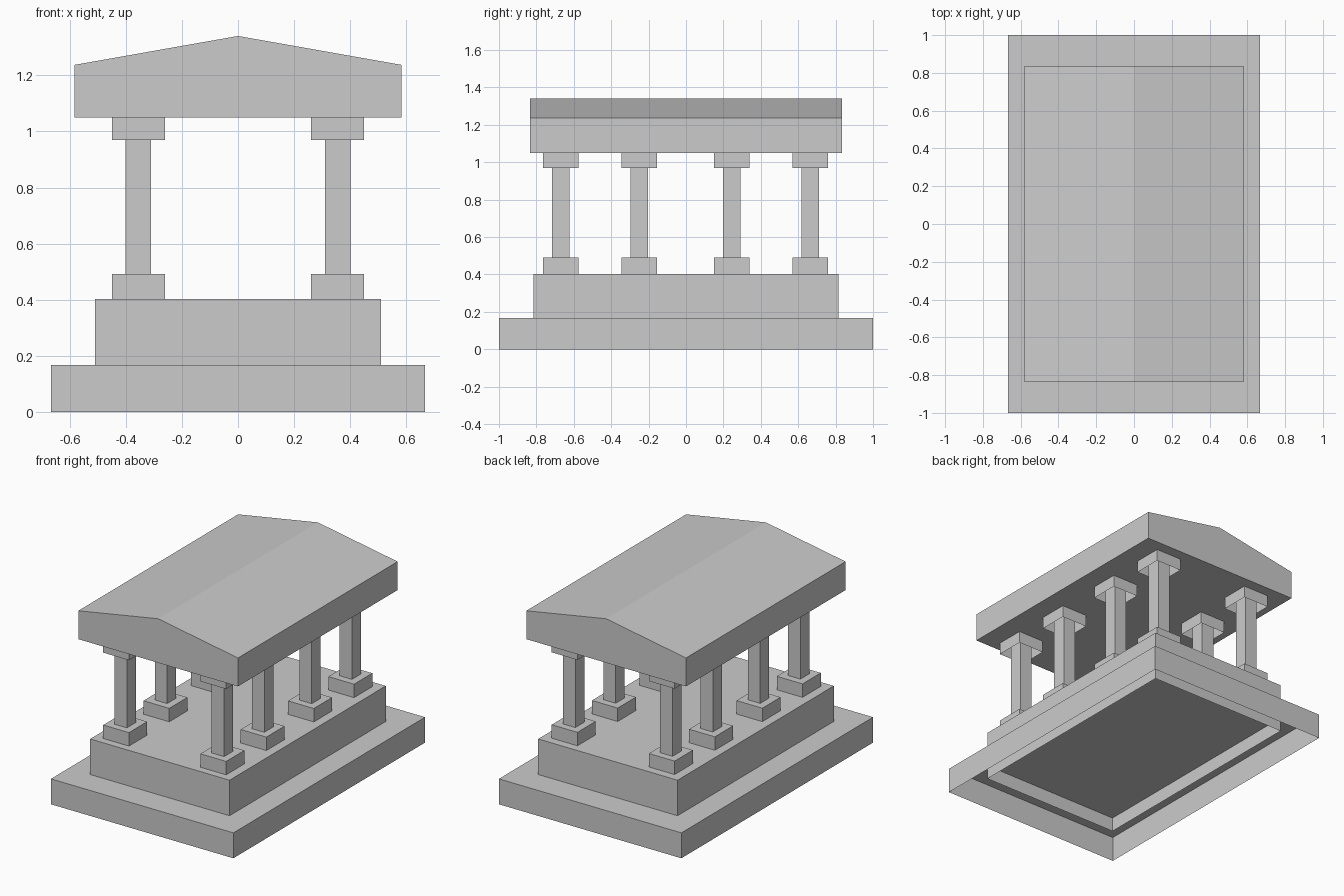
import bpy, bmesh

if "Cube" in bpy.data.objects:
    bpy.data.objects.remove(bpy.data.objects["Cube"])


def box(name, cx, cy, sx, sy, z0, z1, top=True):
    """Box shell with an open underside (and optionally an open top)."""
    bm = bmesh.new()
    bmesh.ops.create_cube(bm, size=1)
    for v in bm.verts:
        v.co = (cx + v.co.x * sx, cy + v.co.y * sy, z1 if v.co.z > 0 else z0)
    bm.normal_update()
    hidden = [f for f in bm.faces
              if f.normal.z < -0.5 or (f.normal.z > 0.5 and not top)]
    bmesh.ops.delete(bm, geom=hidden, context='FACES_ONLY')
    return finish(name, bm)


def finish(name, bm):
    mesh = bpy.data.meshes.new(name)
    bm.to_mesh(mesh)
    bm.free()
    obj = bpy.data.objects.new(name, mesh)
    bpy.context.collection.objects.link(obj)
    return obj


# Stepped platform, hollow from below
box("lower_step", 0, 0, 1.333, 2.0, 0, 0.168)
box("upper_step", 0, 0, 1.018, 1.63, 0.074, 0.403)

# Two rows of four columns, each with a plinth, shaft and capital
for side, x in (("left", -0.355), ("right", 0.355)):
    for i, y in enumerate((-0.67, -0.25, 0.245, 0.665), 1):
        tag = f"{side}_{i}"
        box("plinth_" + tag, x, y, 0.188, 0.19, 0.403, 0.492)
        box("shaft_" + tag, x, y, 0.09, 0.094, 0.492, 1.049, top=False)
        box("capital_" + tag, x, y, 0.188, 0.19, 0.97, 1.049)

# Gabled roof: pentagon profile extruded front to back
bm = bmesh.new()
profile = [(-0.583, 1.049), (0.583, 1.049), (0.583, 1.237), (0, 1.34), (-0.583, 1.237)]
face = bm.faces.new([bm.verts.new((x, -0.833, z)) for x, z in profile])
ext = bmesh.ops.extrude_face_region(bm, geom=[face], use_keep_orig=True)
bmesh.ops.translate(bm, vec=(0, 1.666, 0),
                    verts=[g for g in ext["geom"] if isinstance(g, bmesh.types.BMVert)])
bmesh.ops.recalc_face_normals(bm, faces=bm.faces)
finish("gabled_roof", bm)
